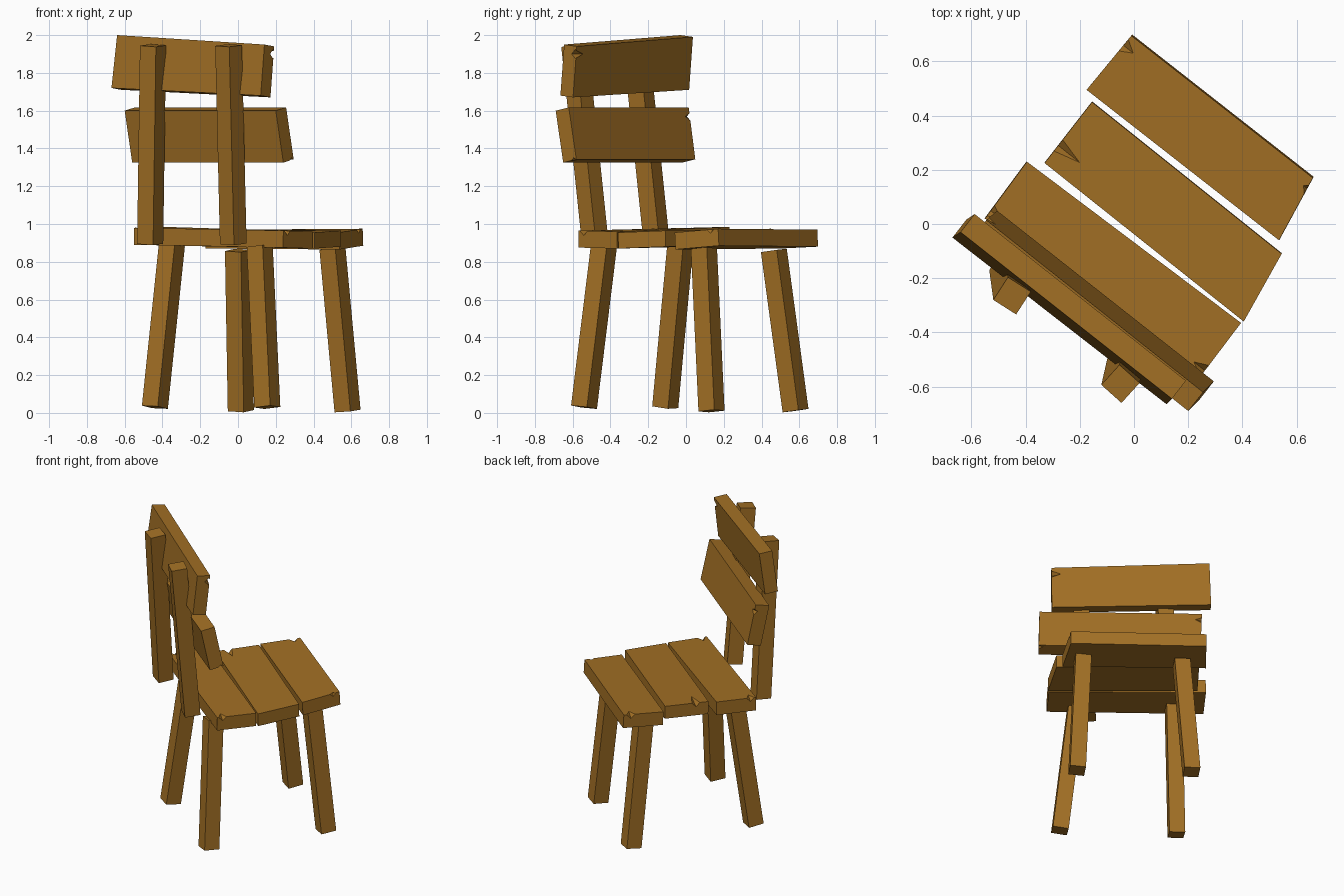
import bpy
import bmesh
from mathutils import Matrix, Vector

default_cube = bpy.data.objects.get("Cube")
if default_cube:
    bpy.data.objects.remove(default_cube, do_unlink=True)

# One warm timber colour for everything
wood = bpy.data.materials.new("warm_brown_wood")
wood.use_nodes = True
wood.diffuse_color = (0.36, 0.16, 0.018, 1)
wood.node_tree.nodes["Principled BSDF"].inputs["Base Color"].default_value = wood.diffuse_color


def make_object(name, bm):
    bmesh.ops.recalc_face_normals(bm, faces=bm.faces)
    mesh = bpy.data.meshes.new(name)
    bm.to_mesh(mesh)
    bm.free()
    mesh.materials.append(wood)
    obj = bpy.data.objects.new(name, mesh)
    bpy.context.scene.collection.objects.link(obj)
    return obj


def board(name, corners, depth):
    """Rough-sawn board: an uneven outline extruded against its normal."""
    bm = bmesh.new()
    face = bm.faces.new([bm.verts.new(c) for c in corners])
    face.normal_update()
    offset = face.normal * -depth
    extruded = bmesh.ops.extrude_face_region(bm, geom=[face], use_keep_orig=True)
    moved = [v for v in extruded["geom"] if isinstance(v, bmesh.types.BMVert)]
    bmesh.ops.translate(bm, verts=moved, vec=offset)
    return make_object(name, bm)


def beam(name, bottom, top, width=0.1, heading=(0.84, -0.54, 0)):
    """Square post running between two points, one side facing the heading."""
    bottom, top = Vector(bottom), Vector(top)
    along = (top - bottom).normalized()
    side = Vector(heading)
    side = (side - along * side.dot(along)).normalized()
    turn = Matrix((side, along.cross(side), along)).transposed().to_4x4()
    size = Matrix.Diagonal((width, width, (top - bottom).length, 1))
    bm = bmesh.new()
    bmesh.ops.create_cube(bm, size=1, matrix=Matrix.Translation((bottom + top) / 2) @ turn @ size)
    return make_object(name, bm)


def chip(obj, point, inward, radius=0.03, depth=0.06):
    """Cut a small pointed splinter out of a board edge."""
    inward = Vector(inward).normalized()
    turn = inward.to_track_quat("Z", "Y").to_matrix().to_4x4()
    bm = bmesh.new()
    bmesh.ops.create_cone(bm, cap_ends=True, segments=4, radius1=radius * 1.5, radius2=0,
                          depth=depth * 1.5,
                          matrix=Matrix.Translation(Vector(point) + inward * depth / 4) @ turn)
    cutter = make_object("chip_cutter", bm)
    cutter.hide_render = True
    cut = obj.modifiers.new("chip", "BOOLEAN")
    cut.operation, cut.solver, cut.object = "DIFFERENCE", "EXACT", cutter
    bpy.context.view_layer.update()
    carved = bpy.data.meshes.new_from_object(obj.evaluated_get(bpy.context.evaluated_depsgraph_get()))
    obj.modifiers.clear()
    obj.data = carved
    bpy.data.objects.remove(cutter, do_unlink=True)


# Seat planks, outlined on their upper faces
rear_plank = board("rear_seat_plank", [
    (-0.55, 0.02, 0.98), (0.24, -0.57, 0.965), (0.395, -0.365, 0.96), (-0.395, 0.23, 0.985)], 0.09)
middle_plank = board("middle_seat_plank", [
    (-0.33, 0.225, 0.97), (0.405, -0.36, 0.955), (0.545, -0.11, 0.965), (-0.155, 0.45, 0.975)], 0.085)
front_plank = board("front_seat_plank", [
    (-0.175, 0.495, 0.96), (0.535, -0.06, 0.955), (0.66, 0.17, 0.975), (-0.01, 0.695, 0.97)], 0.09)

# Backrest slats, outlined on their rear faces
upper_slat = board("upper_back_slat", [
    (-0.67, -0.05, 1.72), (0.12, -0.665, 1.68), (0.14, -0.645, 1.95), (-0.64, -0.03, 2)], 0.085)
lower_slat = board("lower_back_slat", [
    (-0.56, -0.02, 1.325), (0.24, -0.65, 1.325), (0.2, -0.69, 1.6), (-0.6, -0.055, 1.6)], 0.09)

# Splintered nicks along the board ends
along, across = Vector((0.78, -0.62, 0)), Vector((0.62, 0.78, 0))
down = Vector((0, 0, -1))
chip(rear_plank, (0.26, -0.54, 0.965), -along, 0.025, 0.05)
chip(rear_plank, (-0.53, 0.05, 0.98), along, 0.025, 0.05)
chip(middle_plank, (-0.28, 0.29, 0.975), along, 0.03, 0.12)
chip(front_plank, (-0.04, 0.66, 0.97), along, 0.03, 0.05)
chip(front_plank, (0.64, 0.13, 0.97), -along, 0.02, 0.02)
chip(upper_slat, (0.185, -0.585, 1.9), -along, 0.025, 0.07)
chip(lower_slat, (-0.54, 0.03, 1.57), along, 0.03, 0.06)
chip(lower_slat, (0.28, -0.59, 1.325), -along, 0.025, 0.06)

# Splayed legs
beam("rear_right_leg", (-0.44, -0.11, 0.03), (-0.35, -0.03, 0.89))
beam("rear_left_leg", (0.155, -0.54, 0.03), (0.115, -0.435, 0.88))
beam("front_right_leg", (0.015, 0.58, 0.012), (0, 0.465, 0.86))
beam("front_left_leg", (0.58, 0.135, 0.01), (0.5, 0.095, 0.87))

# Back posts leaning behind the seat
beam("right_back_post", (-0.465, -0.155, 0.895), (-0.45, -0.265, 1.945))
beam("left_back_post", (-0.025, -0.48, 0.895), (-0.05, -0.59, 1.945), heading=(0.74, -0.67, 0))
